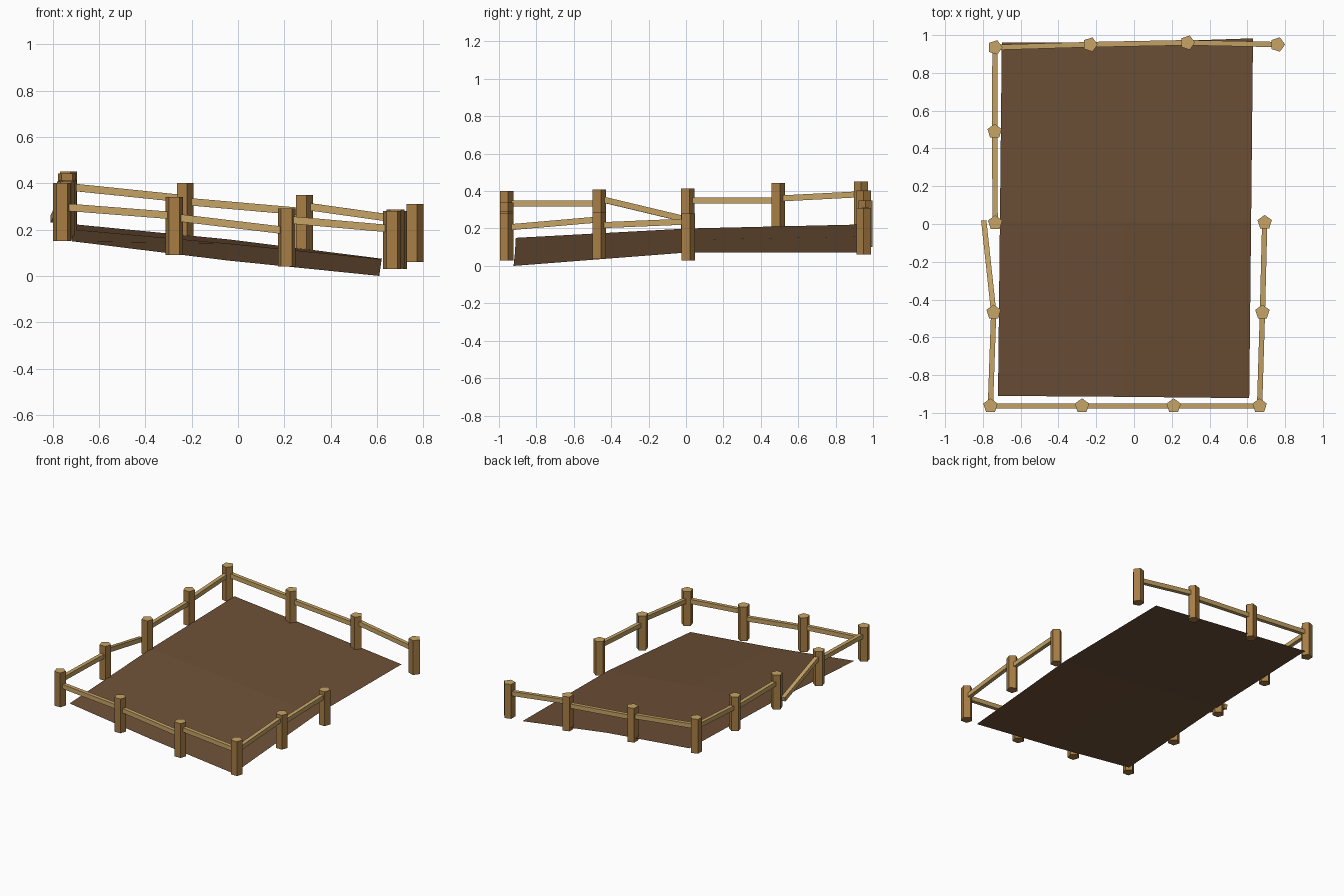
import bpy
import math
from mathutils import Vector

if "Cube" in bpy.data.objects:
    bpy.data.objects.remove(bpy.data.objects["Cube"])


def material(name, rgb):
    m = bpy.data.materials.new(name)
    lin = [((c / 255 + 0.055) / 1.055) ** 2.4 for c in rgb]
    m.diffuse_color = (*lin, 1)
    m.use_nodes = True
    m.node_tree.nodes["Principled BSDF"].inputs["Base Color"].default_value = m.diffuse_color
    return m


SOIL = material("brown soil", (108, 79, 54))
BARK = material("post wood", (167, 125, 69))
PALE = material("pale cut wood", (198, 164, 102))


def mesh_object(name, verts, faces, mats):
    me = bpy.data.meshes.new(name)
    me.from_pydata(verts, [], faces)
    for m in mats:
        me.materials.append(m)
    ob = bpy.data.objects.new(name, me)
    bpy.context.collection.objects.link(ob)
    return ob


def post(name, x, y, z, turn, r=0.04, h=0.25):
    """Five-sided post with a pale cut top."""
    ring = [(x + r * math.cos(turn + i * math.tau / 5),
             y + r * math.sin(turn + i * math.tau / 5)) for i in range(5)]
    verts = [(a, b, z) for a, b in ring] + [(a, b, z + h) for a, b in ring]
    faces = [(i, (i + 1) % 5, (i + 1) % 5 + 5, i + 5) for i in range(5)]
    faces += [(4, 3, 2, 1, 0), (5, 6, 7, 8, 9)]
    ob = mesh_object(name, verts, faces, [BARK, PALE])
    ob.data.polygons[-1].material_index = 1


def rail(name, a, b, w=0.028, h=0.032):
    """Square bar running from a to b."""
    a, b = Vector(a), Vector(b)
    side = (b - a).cross(Vector((0, 0, 1))).normalized() * w / 2
    up = side.cross(b - a).normalized() * h / 2
    verts = [p + side * s + up * t for p in (a, b)
             for s, t in ((-1, -1), (1, -1), (1, 1), (-1, 1))]
    faces = [(i, (i + 1) % 4, (i + 1) % 4 + 4, i + 4) for i in range(4)]
    faces += [(3, 2, 1, 0), (4, 5, 6, 7)]
    mesh_object(name, verts, faces, [PALE])


# sloping soil sheet, 2 x 2 patches
sheet = [(-0.72, -0.91, 0.15), (-0.05, -0.915, 0.067), (0.61, -0.922, 0.0),
         (-0.71, 0.01, 0.20), (-0.045, 0.01, 0.14), (0.62, 0.01, 0.072),
         (-0.70, 0.96, 0.222), (-0.035, 0.96, 0.157), (0.63, 0.983, 0.073)]
mesh_object("soil_bed", sheet,
            [(i, i + 1, i + 4, i + 3) for i in (0, 1, 3, 4)], [SOIL])

# posts: x, y, base height
UP, RIGHT = math.pi / 2, 0
front = [(-0.76, -0.963, 0.15), (-0.275, -0.963, 0.09),
         (0.21, -0.963, 0.04), (0.665, -0.963, 0.03)]
right = [(0.68, -0.467, 0.037), (0.692, 0.008, 0.03)]
left = [(-0.743, -0.467, 0.158), (-0.735, 0.006, 0.165), (-0.738, 0.49, 0.193)]
back = [(-0.736, 0.935, 0.20), (-0.232, 0.95, 0.152),
        (0.283, 0.96, 0.10), (0.76, 0.95, 0.06)]
for side, posts, turn in (("front", front, UP), ("right", right, UP),
                          ("left", left, UP), ("back", back, RIGHT)):
    for i, p in enumerate(posts):
        post(f"{side}_post_{i + 1}", *p, turn)


# rails: one per span, centre height at each end
def rails(side, posts, heights):
    for i, (za, zb) in enumerate(heights):
        rail(f"{side}_rail_{i + 1}", (*posts[i][:2], za), (*posts[i + 1][:2], zb))


rails("front", front, [(0.298, 0.260), (0.253, 0.195), (0.243, 0.203)])
rails("back", back, [(0.385, 0.333), (0.322, 0.277), (0.302, 0.235)])
rails("right", [front[3]] + right, [(0.205, 0.248), (0.217, 0.237)])
rails("left", [front[0], left[0]], [(0.333, 0.333)])
rails("upper_left", left[1:] + [back[0]], [(0.35, 0.35), (0.36, 0.383)])
# rail that has slipped off its post
rail("fallen_rail", (-0.743, -0.467, 0.36), (-0.795, 0.015, 0.245))
